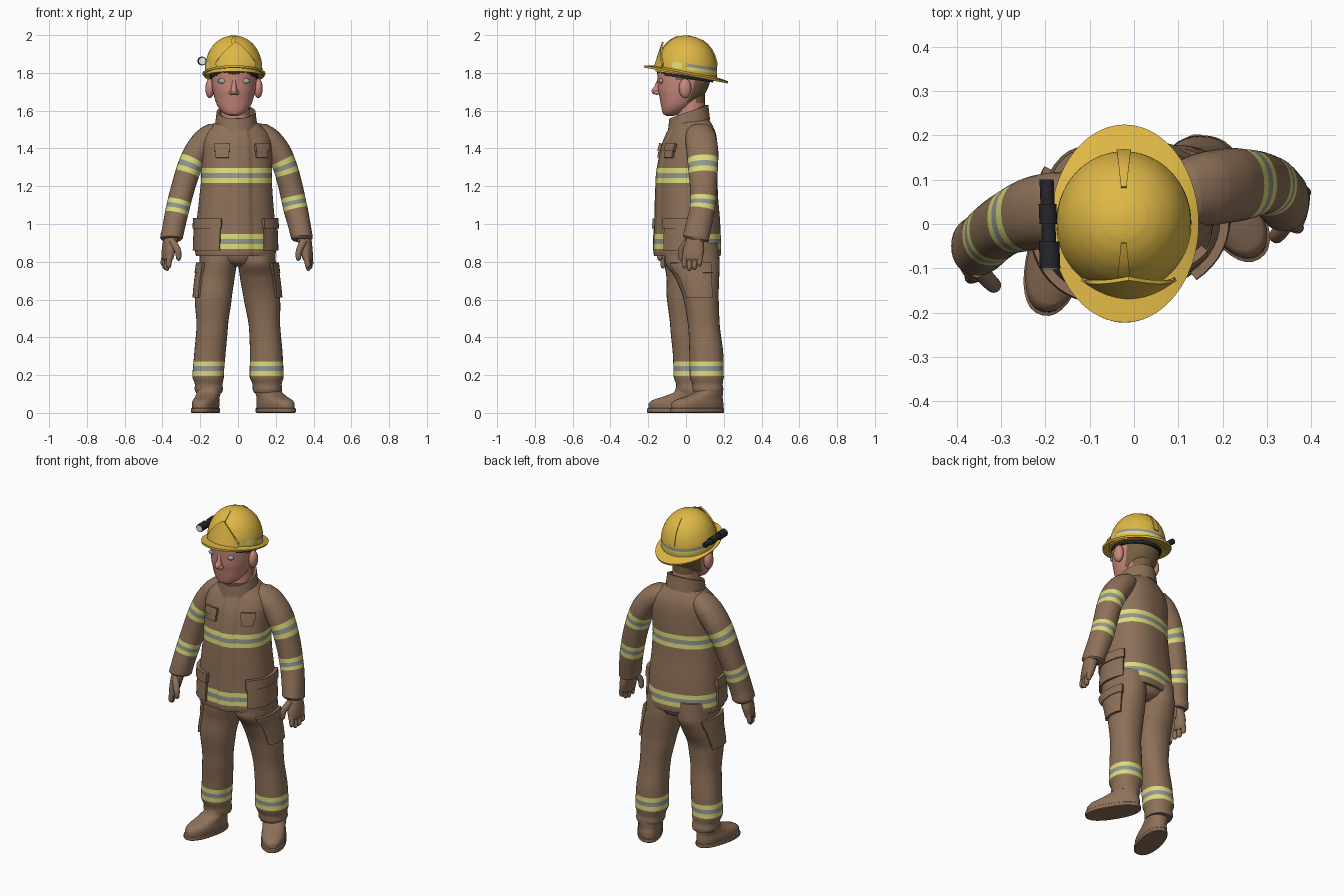
import bpy, bmesh, math
from mathutils import Vector

if "Cube" in bpy.data.objects:
    bpy.data.objects.remove(bpy.data.objects["Cube"])

COLORS = {"coat_brown": (.27, .165, .1), "reflective_yellow": (.72, .72, .2), "reflective_grey": (.3, .31, .29),
          "helmet_yellow": (.74, .48, .06), "skin": (.58, .25, .2), "hair_brown": (.19, .12, .055),
          "black": (.02, .02, .025), "eye_grey": (.36, .4, .42), "lens_white": (.8, .8, .8)}
MATS = []
for n, c in COLORS.items():
    m = bpy.data.materials.new(n)
    m.diffuse_color = (*c, 1)
    m.use_nodes = True
    m.node_tree.nodes["Principled BSDF"].inputs["Base Color"].default_value = m.diffuse_color
    MATS.append(m)
BROWN, YEL, GREY, HELMET, SKIN, HAIR, BLACK, EYE, WHITE = range(9)


def finish(name, verts, faces, mats, thick=0):
    me = bpy.data.meshes.new(name)
    me.from_pydata(verts, [], faces)
    for m in MATS:
        me.materials.append(m)
    me.polygons.foreach_set("material_index", mats)
    bm = bmesh.new()
    bm.from_mesh(me)
    bmesh.ops.remove_doubles(bm, verts=bm.verts, dist=1e-5)
    bmesh.ops.recalc_face_normals(bm, faces=bm.faces)
    bm.to_mesh(me)
    bm.free()
    ob = bpy.data.objects.new(name, me)
    bpy.context.collection.objects.link(ob)
    bpy.ops.object.select_all(action='DESELECT')
    ob.select_set(True)
    bpy.context.view_layer.objects.active = ob
    if thick:
        mod = ob.modifiers.new("thickness", 'SOLIDIFY')
        mod.thickness, mod.offset = thick, 0
        bpy.ops.object.modifier_apply(modifier=mod.name)
    bpy.ops.object.shade_smooth_by_angle(angle=math.radians(42))
    return ob


def interp(keys, s):
    """Monotone cubic through rows (z, x, y, half width, half depth)."""
    n = len(keys)
    s = min(max(s, keys[0][0]), keys[-1][0])
    i = next((k for k in range(n - 1) if s <= keys[k + 1][0]), n - 2)
    h = keys[i + 1][0] - keys[i][0]
    t = (s - keys[i][0]) / h
    slope = lambda k, j: (keys[k + 1][j] - keys[k][j]) / (keys[k + 1][0] - keys[k][0])

    def tan(k, j):
        if k == 0 or k == n - 1:
            return slope(min(k, n - 2), j)
        a, b = slope(k - 1, j), slope(k, j)
        return 2 * a * b / (a + b) if a * b > 0 else 0
    return [s] + [(2*t**3 - 3*t*t + 1) * keys[i][j] + (t**3 - 2*t*t + t) * h * tan(i, j)
                  + (3*t*t - 2*t**3) * keys[i + 1][j] + (t**3 - t*t) * h * tan(i + 1, j) for j in range(1, 5)]


def surface(keys, front=(0, -1, 0), axis=(0, 0, 1), n=2.0, bump=None):
    """Return f(z, degrees, offset): a point on a body of rings; 0 is front, 90 is +x."""
    def f(s, deg, off=0):
        _, x, y, a, b = interp(keys, s)
        if axis is None:
            p, q = interp(keys, s - .004), interp(keys, s + .004)
            T = Vector((q[1] - p[1], q[2] - p[2], q[0] - p[0])).normalized()
        else:
            T = Vector(axis).normalized()
        F = Vector(front)
        F = (F - T * F.dot(T)).normalized()
        R = T.cross(F)
        off += bump(deg) if bump else 0
        c, d = math.cos(math.radians(deg)), math.sin(math.radians(deg))
        pw = lambda v: math.copysign(abs(v) ** (2 / n), v)
        return Vector((x, y, s)) + F * (b + off) * pw(c) + R * (a + off) * pw(d)
    return f


def tube(name, keys, mat, stripes=(), rule=None, seg=32, step=.02, **kw):
    """Capped body; stripes are (z0, z1, material), rule recolours faces."""
    f = surface(keys, **kw)
    z0, z1 = keys[0][0], keys[-1][0]
    rows = {z0 + (z1 - z0) * i / max(4, round((z1 - z0) / step)) for i in range(max(4, round((z1 - z0) / step)) + 1)}
    rows |= {k[0] for k in keys} | {z for st in stripes for z in st[:2]}
    raw, rows = sorted(rows), []
    for z in raw:
        if not rows or z - rows[-1] > 1e-4:
            rows.append(z)
    verts = [f(z, 360 * j / seg) for z in rows for j in range(seg)]
    faces, mats = [], []
    for i in range(len(rows) - 1):
        zm = (rows[i] + rows[i + 1]) / 2
        for j in range(seg):
            k = (j + 1) % seg
            faces.append((i*seg + j, i*seg + k, (i+1)*seg + k, (i+1)*seg + j))
            m = next((st[2] for st in stripes if st[0] < zm < st[1]), mat)
            mats.append(rule(m, zm, (360 * (j + .5) / seg + 180) % 360 - 180) if rule else m)
    faces += [tuple(range(seg)), tuple(range((len(rows)-1)*seg, len(rows)*seg))]
    finish(name, verts, faces, mats + [mat, mats[-1]])
    return f


def sheet(name, fn, mat, thick, nu=12, nv=6):
    verts = [fn(u / nu, v / nv) for v in range(nv + 1) for u in range(nu + 1)]
    w = nu + 1
    faces = [(v*w + u, v*w + u + 1, (v+1)*w + u + 1, (v+1)*w + u) for v in range(nv) for u in range(nu)]
    return finish(name, verts, faces, [mat] * len(faces), thick)


def patch(name, f, z0, z1, a0, a1, off, mat=BROWN, thick=.02):
    sheet(name, lambda u, v: f(z0 + (z1 - z0)*v, a0 + (a1 - a0)*u, off), mat, thick)


def ball(name, loc, scale, mat):
    keys = [(loc[2] + scale[2]*math.sin(t), loc[0], loc[1], max(.0005, scale[0]*math.cos(t)), max(.0005, scale[1]*math.cos(t)))
            for t in [math.pi * (i / 12 - .5) for i in range(13)]]
    tube(name, keys, mat, seg=20, step=1)


def band(z, h=.078):
    e = h / 3
    return [(z, z + e, YEL), (z + e, z + 2*e, GREY), (z + 2*e, z + h, YEL)]


# Coat, turned slightly, with a raised front closing flap
turn = math.radians(13)
coat_front = (math.sin(turn), -math.cos(turn), 0)
coat = tube("coat", [(.83, -.013, .01, .209, .166), (.85, -.013, .01, .213, .17), (1.0, -.012, .01, .207, .165),
                     (1.15, -.01, .006, .193, .158), (1.25, -.008, .006, .186, .154), (1.35, -.008, .014, .187, .146),
                     (1.42, -.008, .022, .187, .138), (1.48, -.008, .03, .17, .122), (1.52, -.008, .033, .13, .105),
                     (1.56, -.01, .03, .085, .085)], BROWN, band(.868) + band(1.218), seg=96,
            front=coat_front, n=2.35, bump=lambda d: .01 if min(d % 360, -d % 360) < 10 else 0)
# Collar, higher at the back
def collar(u, v):
    a = 2 * math.pi * u
    r = .106 - .01 * v
    return Vector((-.01 + r * math.sin(a), .015 - r * math.cos(a), 1.512 + .082*v - .036*math.cos(a)))
sheet("collar", collar, BROWN, .014, 40, 5)
# Coat pockets and their flaps
for s, side in ((-1, "left"), (1, "right")):
    patch(side + "_chest_pocket", coat, 1.35, 1.42, s*19, s*42, .005)
    patch(side + "_chest_flap", coat, 1.385, 1.425, s*17, s*44, .011)
    patch(side + "_hem_pocket", coat, .86, 1.01, s*30, s*108, .003)
    patch(side + "_hem_pocket_flap", coat, .975, 1.03, s*28, s*110, .01)

# Sleeves
ARMS = {"left": [(.915, -.352, -.052, .05, .058), (.925, -.352, -.05, .06, .067), (.96, -.345, -.046, .059, .066),
                 (1.08, -.32, -.022, .062, .067), (1.2, -.289, 0, .063, .07), (1.3, -.257, .014, .065, .077),
                 (1.38, -.218, .026, .068, .083), (1.44, -.175, .033, .067, .084), (1.48, -.125, .035, .058, .075),
                 (1.5, -.08, .035, .035, .05)],
        "right": [(.915, .338, .05, .048, .06), (.925, .338, .052, .057, .07), (.96, .332, .06, .058, .069),
                  (1.1, .3, .088, .064, .067), (1.2, .278, .092, .064, .072), (1.3, .25, .09, .064, .079),
                  (1.38, .213, .087, .068, .084), (1.44, .168, .08, .067, .084), (1.48, .12, .072, .058, .075),
                  (1.5, .075, .065, .035, .05)]}
for side, keys in ARMS.items():
    lo = 1.05 if side == "left" else 1.075
    tube(side + "_sleeve", keys, BROWN, band(lo, .07) + band(1.265, .075), axis=None, n=2.15)

# Gloves: palm, four fingers, thumb
for side, s, px, py, F in (("left", -1, -.36, -.075, Vector((.35, -.93, 0))), ("right", 1, .355, .04, Vector((-.2, -.98, 0)))):
    tube(side + "_glove", [(.8, px + s*.013, py - .005, .012, .04), (.815, px + s*.013, py - .005, .024, .053),
                           (.86, px + s*.007, py, .031, .057), (.9, px, py + .005, .035, .05), (.95, px - s*.01, py + .02, .04, .045)],
         BROWN, front=F, n=2.3)
    for i, tip in enumerate((.765, .752, .757, .775)):
        o = F * (.041 - .027 * i)
        x, y = px + s*.02 + o.x, py - .008 + o.y
        tube(f"{side}_finger_{i+1}", [(tip, x, y, .003, .003), (tip + .004, x, y, .009, .009), (tip + .014, x + s*.002, y, .014, .0135),
                                      (.845, x - s*.01, y + .005, .017, .015)], BROWN, seg=12)
    a, b = F * .05, F * .068
    tube(side + "_thumb", [(.805, px - s*.022 + b.x, py + b.y, .003, .003), (.815, px - s*.022 + b.x, py + b.y, .013, .013),
                           (.85, px - s*.02 + b.x, py + b.y, .017, .017), (.91, px + a.x*.6, py + a.y*.6, .02, .02)],
         BROWN, seg=14, axis=None)

# Trousers with cargo pockets
LEGS = {"left": [(.105, -.153, .03, .068, .074), (.125, -.155, .028, .075, .08), (.15, -.155, .025, .073, .077), (.19, -.158, .02, .083, .085),
                 (.3, -.15, .016, .083, .085), (.45, -.137, .002, .083, .085), (.6, -.131, -.004, .097, .097),
                 (.72, -.117, .02, .1, .124), (.8, -.105, .03, .1, .145), (.9, -.1, .03, .1, .14)],
        "right": [(.105, .156, .118, .07, .074), (.125, .156, .116, .078, .082), (.15, .154, .114, .077, .08), (.19, .152, .11, .09, .09),
                  (.3, .15, .108, .087, .09), (.45, .141, .096, .083, .084), (.6, .127, .08, .096, .093),
                  (.72, .11, .058, .1, .118), (.8, .1, .033, .1, .145), (.9, .097, .03, .1, .14)]}
for side, keys in LEGS.items():
    s = -1 if side == "left" else 1
    leg = tube(side + "_trouser_leg", keys, BROWN, band(.195), n=2.2)
    patch(side + "_cargo_pocket", leg, .61, .78, s*45, s*125, .003)
    patch(side + "_cargo_flap", leg, .74, .795, s*43, s*127, .007)
tube("trouser_seat", [(.775, -.003, .03, .05, .08), (.8, -.003, .03, .13, .125), (.84, -.003, .03, .185, .14), (.9, -.003, .03, .19, .14)], BROWN)

# Boots: stacked outlines pointing along the toe direction
for side, cx, cy, deg, L, W in (("left", -.172, -.062, -14, .148, .067), ("right", .2, .058, 31, .16, .07)):
    d = Vector((math.sin(math.radians(deg)), -math.cos(math.radians(deg)), 0))
    prof = [(0, 0, L - .004, W - .004), (.004, 0, L, W), (.022, 0, L, W), (.026, -.002, L - .006, W - .005), (.05, -.003, L - .007, W - .003),
            (.068, -.012, L*.88, W*.92), (.085, -.04, L*.68, W*.9), (.11, -.073, L*.48, W*.93), (.17, -.082, .06, .06)]
    tube(side + "_boot", [(z, cx + d.x*k, cy + d.y*k, w, l) for z, k, l, w in prof], BROWN, front=d, n=2.3)

# Head, hair, neck, ears, nose, eyes
HX = -.021
def hair(m, z, a):
    a = abs(a)
    return HAIR if (a > 112 and z > 1.64) or (a > 72 and z > 1.765) else m
tube("head", [(1.573, HX, -.085, .02, .02), (1.582, HX, -.078, .048, .042), (1.6, HX, -.063, .07, .064), (1.63, HX, -.045, .09, .088),
              (1.67, HX, -.028, .104, .112), (1.71, HX, -.018, .113, .13), (1.75, HX, -.012, .118, .138),
              (1.82, HX, -.01, .12, .142), (1.88, HX, -.005, .1, .12)], SKIN, rule=hair, seg=64, step=.01, n=2.15)
tube("neck", [(1.5, -.012, .03, .082, .082), (1.6, -.015, .025, .075, .075), (1.7, HX, .02, .08, .08)], SKIN,
     rule=lambda m, z, a: HAIR if abs(a) > 110 and z > 1.63 else m)
for s, side in ((-1, "left"), (1, "right")):
    ball(side + "_ear", (HX + s*.128, -.005, 1.718), (.024, .033, .052), SKIN)
    ball(side + "_eye", (HX + s*.06, -.131, 1.757), (.024, .011, .014), EYE)
    ball(side + "_nostril_wing", (HX + s*.015, -.155, 1.695), (.012, .016, .011), SKIN)
tube("nose", [(1.685, HX, -.15, .006, .01), (1.692, HX, -.154, .017, .025), (1.705, HX, -.155, .018, .027),
              (1.73, HX, -.147, .013, .02), (1.775, HX, -.14, .009, .008)], SKIN, seg=20, step=.006)

# Helmet shell, tilted back, with reflective side and rear bands
TILT = (0, .14, 1)
dome = tube("helmet_shell", [(1.785, -.023, 0, .153, .164), (1.85, -.023, .008, .15, .157), (1.9, -.023, .013, .136, .142),
                             (1.94, -.023, .017, .113, .118), (1.97, -.023, .019, .082, .086), (1.986, -.023, .02, .053, .056),
                             (1.994, -.023, .02, .027, .029), (1.997, -.023, .02, .001, .001)], HELMET,
            [(1.818, 1.832, YEL), (1.832, 1.848, GREY)],
            rule=lambda m, z, a: HELMET if abs(a) < 62 or 82 < abs(a) < 88 else (YEL if z < 1.85 and abs(a) < 82 and m != HELMET else m),
            seg=72, step=.01, axis=TILT)
for name, a0 in (("front_ridge", 0), ("rear_ridge", 180)):
    patch(name, dome, 1.86, 1.984, a0 - 6, a0 + 6, .002, HELMET, .008)
def brim(u, v):
    a = 2 * math.pi * u
    x, y = math.sin(a) * (.145 + .019*v), -math.cos(a) * (.15 + .072*v)
    return Vector((HX + x, y, 1.803 - .19*y - .011*v))
sheet("helmet_brim", brim, HELMET, .012, 72, 4)
tube("helmet_liner", [(1.77, HX, -.005, .127, .149), (1.80, HX, -.002, .133, .155)], BLACK, axis=TILT)
# Front shield plate with a pointed top
def shield(u, v):
    k = 2*u - 1
    top = 1.868 + .096 * (1 - abs(k) ** 1.25)
    z = 1.826 + (top - 1.826) * v
    x = k * (.094 + .012 * math.sin(math.pi * min(1, v * .9)))
    return Vector((-.012 + x, -.168 + .33*(z - 1.826) + 4.2*x*x*(1 - .4*v), z))
sheet("helmet_shield", shield, HELMET, .009, 24, 10)


# Lamp on the helmet side
def rod(name, y0, y1, r, mat):
    n = 24
    vs = [(-.193 - .04*y + r*math.cos(6.28319*j/n), y, 1.863 + r*math.sin(6.28319*j/n)) for y in (y0, y1) for j in range(n)]
    fs = [(j, (j+1) % n, n + (j+1) % n, n + j) for j in range(n)] + [tuple(range(n)), tuple(range(n, 2*n))]
    finish(name, vs, fs, [mat] * len(fs))
rod("lamp_body", -.06, .1, .016, BLACK)
rod("lamp_head", -.1, -.04, .023, BLACK)
rod("lamp_grip", .0, .045, .02, BLACK)
rod("lamp_lens", -.103, -.098, .018, WHITE)
